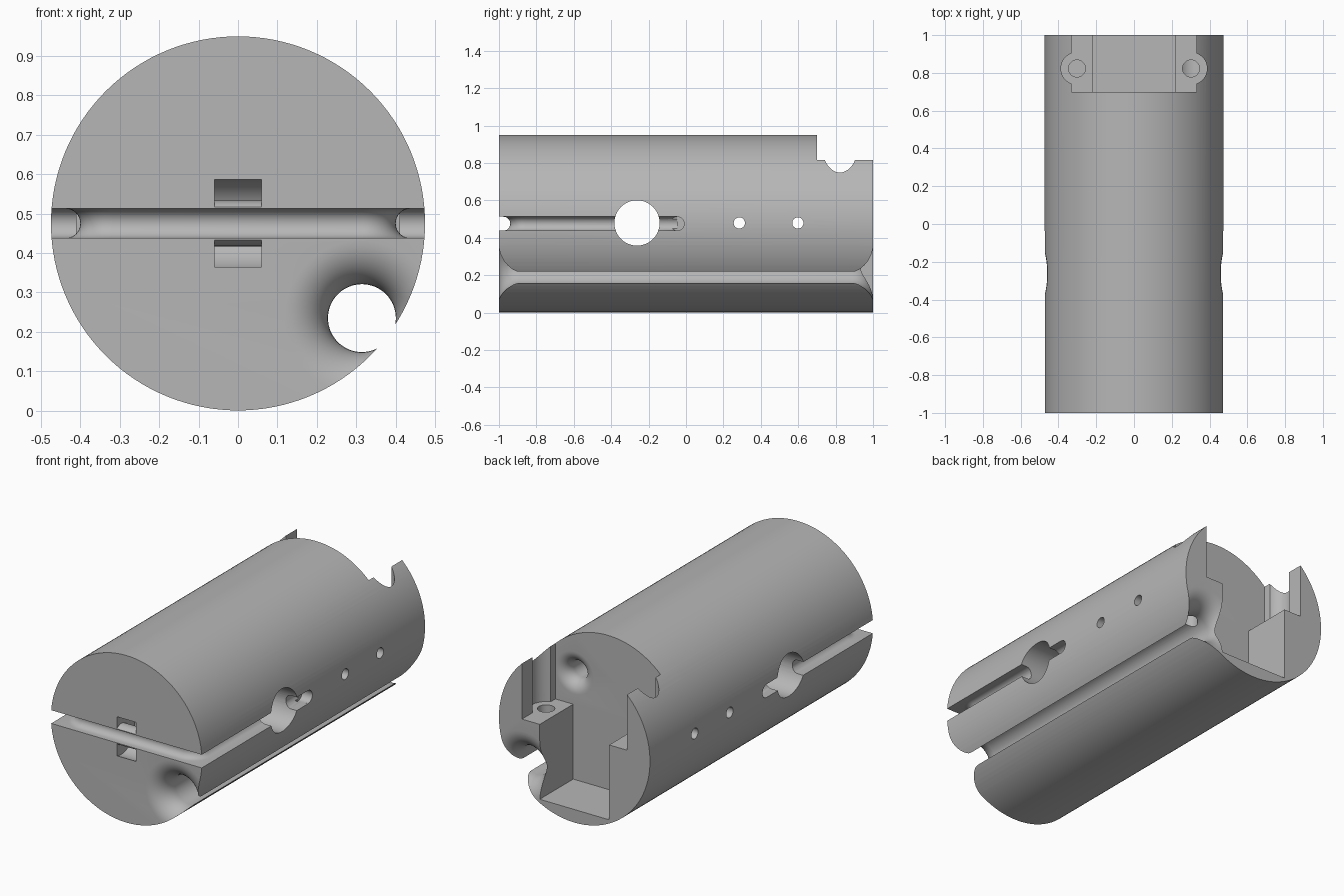
import bpy, bmesh, math
from mathutils import Matrix, Vector

if "Cube" in bpy.data.objects:
    bpy.data.objects.remove(bpy.data.objects["Cube"])

R, CZ = 0.474, 0.475
AXIS = {'X': Matrix.Rotation(math.pi / 2, 4, 'Y'),
        'Y': Matrix.Rotation(math.pi / 2, 4, 'X'),
        'Z': Matrix.Identity(4)}

grey = bpy.data.materials.new("plain_grey")
grey.diffuse_color = (0.47, 0.47, 0.47, 1)
grey.use_nodes = True
grey.node_tree.nodes["Principled BSDF"].inputs["Base Color"].default_value = grey.diffuse_color


def finish(name, bm):
    bmesh.ops.recalc_face_normals(bm, faces=bm.faces)
    me = bpy.data.meshes.new(name)
    bm.to_mesh(me)
    bm.free()
    ob = bpy.data.objects.new(name, me)
    bpy.context.collection.objects.link(ob)
    return ob


def cylinder(name, axis, centre, r, length, seg=48):
    bm = bmesh.new()
    bmesh.ops.create_cone(bm, cap_ends=True, segments=seg, radius1=r, radius2=r, depth=length,
                          matrix=Matrix.Translation(centre) @ AXIS[axis])
    return finish(name, bm)


def box(name, lo, hi):
    lo, hi = Vector(lo), Vector(hi)
    bm = bmesh.new()
    bmesh.ops.create_cube(bm, size=1, matrix=Matrix.Translation((lo + hi) / 2)
                          @ Matrix.Diagonal((*(hi - lo), 1)))
    return finish(name, bm)


def skin(name, rings, closed=False):
    """Bridge matching rings of points; cap the ends unless closed."""
    bm = bmesh.new()
    vs = [[bm.verts.new(p) for p in ring] for ring in rings]
    n = len(vs[0])
    for a, b in zip(vs, vs[1:] + (vs[:1] if closed else [])):
        for i in range(n):
            j = (i + 1) % n
            bm.faces.new((a[i], a[j], b[j], b[i]))
    if not closed:
        bm.faces.new(vs[0])
        bm.faces.new(vs[-1])
    return finish(name, bm)


def lathe_y(name, x, z, profile, seg=64):
    """Turned solid around a line along y; profile is (radius, y)."""
    ang = [2 * math.pi * i / seg for i in range(seg)]
    return skin(name, [[(x + r * math.cos(a), y, z + r * math.sin(a)) for a in ang]
                       for r, y in profile])


def flare(r, f, y):
    """Trumpet mouth profile opening towards +y."""
    arc = [math.pi / 2 * i / 10 for i in range(11)]
    return [(r + f - f * math.cos(a), y - f + f * math.sin(a)) for a in arc] + [(r + f, y + 0.03)]


# Main round body
body = cylinder("grooved_body", 'Y', (0, 0, CZ), R, 2, 128)
cutters = []

# Cord groove: round-bottomed slot along both sides and across the front
w, gx, gy, cr = 0.0375, 0.437, -0.977, 0.12
path = [((gx, -0.047), (1, 0))]
for i in range(13):
    a = math.pi / 2 * i / 12
    n = (math.cos(a), -math.sin(a))
    path.append(((gx - cr + cr * n[0], gy + cr + cr * n[1]), n))
path += [((-p[0], p[1]), (-n[0], n[1])) for p, n in reversed(path)]
section = [(-w * math.sin(math.pi * i / 12), w * math.cos(math.pi * i / 12)) for i in range(13)]
section += [(0.12, -w), (0.12, w)]
cutters.append(skin("cord_groove", [[(p[0] + n[0] * o, p[1] + n[1] * o, CZ + h)
                                     for o, h in section] for p, n in path]))
for s in (-1, 1):
    cutters.append(cylinder("groove_end", 'X', (s * 0.51, -0.047, CZ), w - 0.0003, 0.2, 32))

# Cross holes
cutters.append(cylinder("large_cross_hole", 'X', (0, -0.262, CZ + 0.004), 0.121, 1.2, 64))
for y in (0.285, 0.598):
    cutters.append(cylinder("small_cross_hole", 'X', (0, y, CZ + 0.004), 0.03, 1.2, 32))

# Ring-shaped strap channel around the front groove
ty, rings = -0.96, []
for i in range(64):
    a = 2 * math.pi * i / 64
    rings.append([(x, ty + r * math.cos(a), CZ + r * math.sin(a))
                  for x, r in ((-0.06, 0.058), (0.06, 0.058), (0.06, 0.118), (-0.06, 0.118))])
cutters.append(skin("strap_channel", rings, closed=True))

# Long open groove with flared mouths at both ends
mouth = flare(0.086, 0.11, 1.0)
cutters.append(lathe_y("long_groove", 0.314, 0.235,
                       [(r, -y) for r, y in reversed(mouth)] + mouth))

# Rear pocket: wide upper part, deep middle, screw ears and screw holes
cutters.append(box("upper_pocket", (-0.33, 0.7, 0.5), (0.33, 1.1, 1.1)))
cutters.append(box("deep_pocket", (-0.218, 0.7, 0.075), (0.218, 1.1, 1.05)))
for s in (-1, 1):
    cutters.append(cylinder("screw_ear", 'Z', (s * 0.302, 0.823, 0.8), 0.085, 0.6))
    cutters.append(cylinder("screw_hole", 'Z', (s * 0.302, 0.823, 0.45), 0.045, 0.3, 32))

# Flared blind hole in the pocket wall
cutters.append(lathe_y("wall_hole", 0.21, 0.68, [(0.05, 0.4)] + flare(0.05, 0.07, 0.7)))

# Cut everything out of the body
bpy.context.view_layer.objects.active = body
for c in cutters:
    mod = body.modifiers.new(c.name, 'BOOLEAN')
    mod.operation, mod.solver, mod.object = 'DIFFERENCE', 'EXACT', c
    bpy.ops.object.modifier_apply(modifier=mod.name)
    bpy.data.objects.remove(c)

body.data.materials.clear()
body.data.materials.append(grey)
for p in body.data.polygons:
    p.material_index = 0
bpy.ops.object.select_all(action='DESELECT')
body.select_set(True)
bpy.ops.object.shade_smooth_by_angle(angle=math.radians(30))
